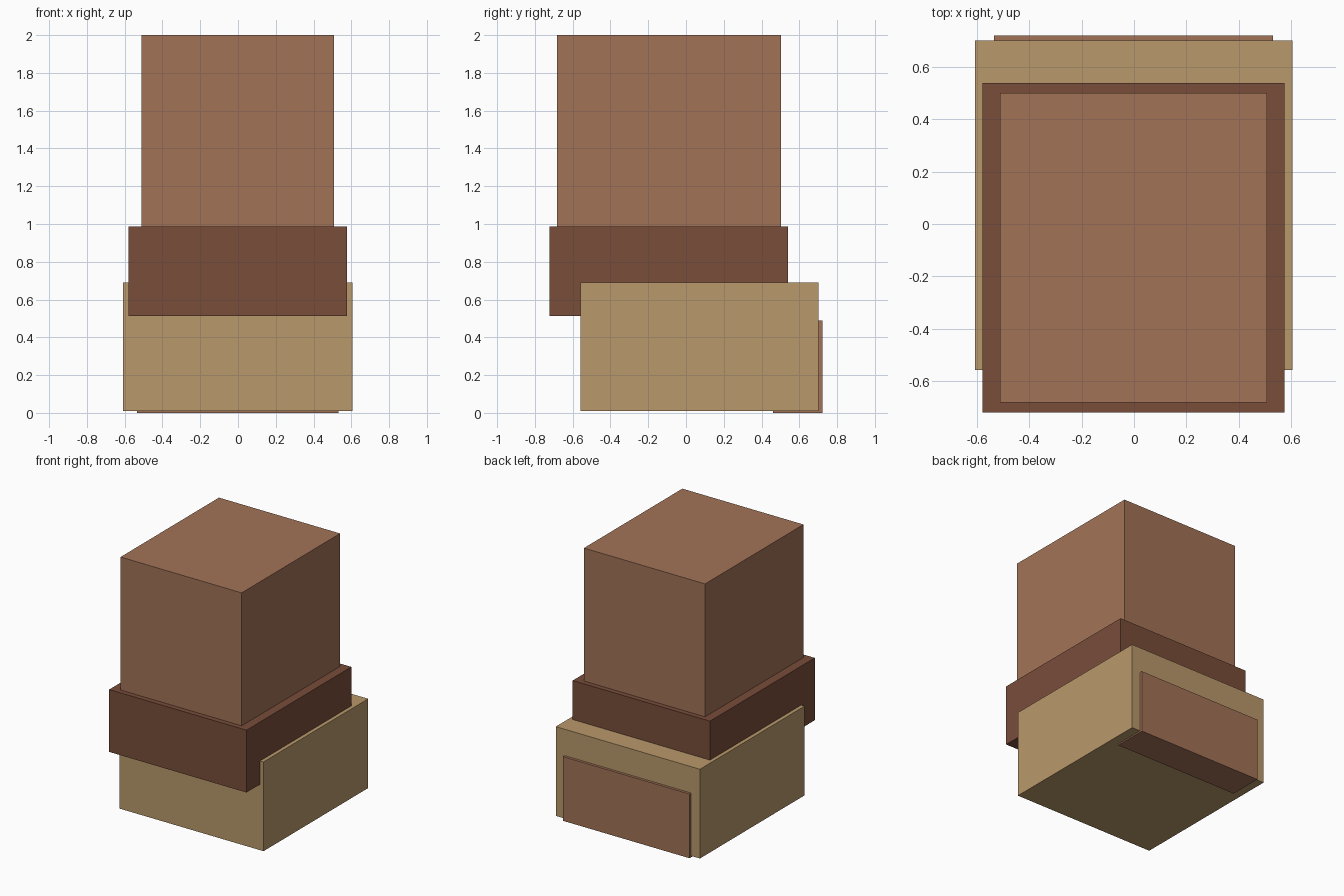
import bpy
import bmesh
from mathutils import Matrix, Vector

if "Cube" in bpy.data.objects:
    bpy.data.objects.remove(bpy.data.objects["Cube"])


def material(name, rgb):
    mat = bpy.data.materials.new(name)
    mat.use_nodes = True
    color = (*rgb, 1)
    mat.diffuse_color = color
    mat.node_tree.nodes["Principled BSDF"].inputs["Base Color"].default_value = color
    return mat


def box(name, low, high, mat):
    """Flat-shaded block between two opposite corners."""
    low, high = Vector(low), Vector(high)
    bm = bmesh.new()
    bmesh.ops.create_cube(bm, size=1, matrix=Matrix.Diagonal((*(high - low), 1)))
    mesh = bpy.data.meshes.new(name)
    bm.to_mesh(mesh)
    bm.free()
    mesh.materials.append(mat)
    obj = bpy.data.objects.new(name, mesh)
    obj.location = (low + high) / 2
    bpy.context.collection.objects.link(obj)


light_brown = material("light brown", (0.361, 0.171, 0.095))
dark_brown = material("dark brown", (0.188, 0.074, 0.042))
tan = material("tan", (0.485, 0.314, 0.147))

# Tall block on top
box("upper_block", (-0.512, -0.683, 0.98), (0.509, 0.502, 2.0), light_brown)
# Overhanging band in the middle
box("middle_band", (-0.58, -0.722, 0.512), (0.577, 0.54, 0.987), dark_brown)
# Wide base
box("base_block", (-0.609, -0.558, 0.01), (0.606, 0.702, 0.69), tan)
# Block let into the lower back of the base
box("back_block", (-0.535, 0.46, 0.0), (0.532, 0.722, 0.489), light_brown)
